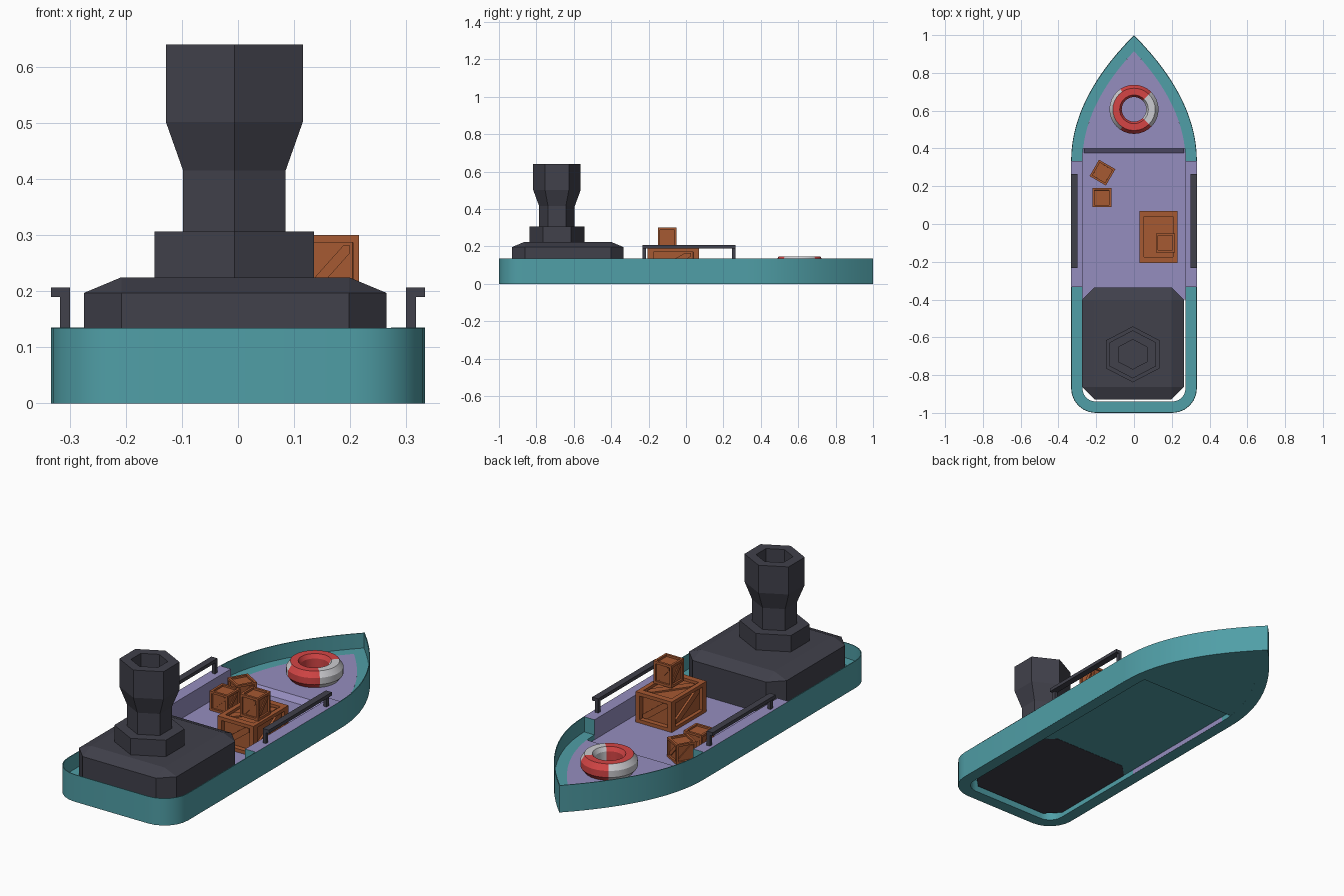
import bpy, bmesh
from math import sin, cos, pi, atan2, radians, hypot
from mathutils import Matrix, Vector

if "Cube" in bpy.data.objects:
    bpy.data.objects.remove(bpy.data.objects["Cube"])


def material(name, rgb):
    m = bpy.data.materials.new(name)
    m.use_nodes = True
    m.diffuse_color = (*rgb, 1)
    m.node_tree.nodes["Principled BSDF"].inputs["Base Color"].default_value = (*rgb, 1)
    return m


TEAL = material("teal_paint", (0.08, 0.345, 0.385))
PURPLE = material("purple_deck", (0.3, 0.268, 0.52))
DARK = material("dark_metal", (0.052, 0.052, 0.07))
WOOD = material("crate_wood", (0.38, 0.1, 0.032))
RED = material("buoy_red", (0.66, 0.06, 0.06))
WHITE = material("buoy_white", (0.6, 0.6, 0.63))


def finish(name, bm, mats, rule=None, smooth=False):
    """Turn a bmesh into an object; rule(face) gives the material index."""
    bmesh.ops.remove_doubles(bm, verts=bm.verts, dist=1e-4)
    bmesh.ops.recalc_face_normals(bm, faces=bm.faces)
    bm.normal_update()
    if rule:
        for f in bm.faces:
            f.material_index = rule(f)
    mesh = bpy.data.meshes.new(name)
    bm.to_mesh(mesh)
    bm.free()
    for m in mats:
        mesh.materials.append(m)
    ob = bpy.data.objects.new(name, mesh)
    bpy.context.collection.objects.link(ob)
    if smooth:
        bpy.ops.object.select_all(action="DESELECT")
        ob.select_set(True)
        bpy.context.view_layer.objects.active = ob
        bpy.ops.object.shade_smooth_by_angle(angle=radians(25))
    return ob


def loft(name, rings, mats, rule=None, closed=False, smooth=False):
    """Skin rings of (outline, z); closed joins last ring to first, else cap."""
    bm = bmesh.new()
    loops = [[bm.verts.new((x, y, z)) for x, y in pts] for pts, z in rings]
    pairs = list(zip(loops, loops[1:])) + ([(loops[-1], loops[0])] if closed else [])
    for a, b in pairs:
        for i in range(len(a)):
            j = (i + 1) % len(a)
            bm.faces.new((a[i], a[j], b[j], b[i]))
    if not closed:
        bm.faces.new(loops[0])
        bm.faces.new(loops[-1])
    return finish(name, bm, mats, rule, smooth)


def rect(x0, x1, y0, y1):
    return [(x0, y0), (x1, y0), (x1, y1), (x0, y1)]


def box(name, x, y, z, mats, rule=None):
    return loft(name, [(rect(*x, *y), z[0]), (rect(*x, *y), z[1])], mats, rule)


# Hull outline: rounded stern, straight middle, pointed bow
W, MID, R_STERN, TOP, RIM, LEDGE = 0.333, 0.333, 0.13, 0.135, 0.06, 0.06
IN = W - RIM


def bow(inset, start=MID, steps=14):
    length = 1 - MID - 1.42 * inset
    t0 = (start - MID) / length
    ts = [t0 + (1 - t0) * i / steps for i in range(steps + 1)]
    return [((W - inset) * (1 - t * t), MID + length * t) for t in ts]


def mirrored(half):
    return half + [(-x, y) for x, y in reversed(half) if x > 1e-5]


def outline(inset):
    r = R_STERN - inset
    corner = [(W - R_STERN + r * sin(a), R_STERN - 1 - r * cos(a))
              for a in (pi / 2 * i / 6 for i in range(7))]
    return mirrored(corner + [(W - inset, -MID)] + bow(inset))


# Thin hull wall with a low ledge inside
outer, wall, inner = outline(0), outline(0.004), outline(RIM)
loft("hull", [(outer, 0), (outer, TOP), (wall, TOP), (wall, LEDGE), (inner, LEDGE),
              (inner, 0)], [TEAL], closed=True, smooth=True)


# Thick gunwales amidships: purple on top and inside
def gunwale_rule(f):
    return int(f.normal.z > 0.5 or f.normal.x * f.calc_center_median().x < -0.01)


for side, s in (("left", 1), ("right", -1)):
    box(side + "_gunwale", sorted((s * (IN - 0.0005), s * (W + 0.0005))), (-MID, MID),
        (0.0005, TOP + 0.0005), [TEAL, PURPLE], gunwale_rule)


# Decks: purple above, teal below
def underside(f):
    return int(f.normal.z < -0.5)


box("main_deck", (-IN, IN), (-0.4, 0.4), (0.025, 0.036), [PURPLE, TEAL], underside)
fore = mirrored(bow(RIM, 0.4))
loft("fore_deck", [(fore, 0.0005), (fore, LEDGE + 0.001)], [PURPLE, TEAL], underside)
loft("deck_step", [(rect(-0.266, 0.266, 0.375, 0.402), 0.036),
                   (rect(-0.266, 0.266, 0.399, 0.402), LEDGE + 0.001)], [PURPLE])


# Cabin with chamfered corners and sloped roof edge
def octagon(x0, x1, y0, y1, c):
    return [(x0 + c, y0), (x1 - c, y0), (x1, y0 + c), (x1, y1 - c),
            (x1 - c, y1), (x0 + c, y1), (x0, y1 - c), (x0, y0 + c)]


CX, CY, CH = -0.005, -0.632, 0.067
base = octagon(CX - 0.27, CX + 0.27, CY - 0.297, CY + 0.297, CH)
roof = octagon(CX - 0.203, CX + 0.203, CY - 0.23, CY + 0.23, 0)
loft("cabin", [(base, 0.024), (base, 0.197), (roof, 0.225)], [DARK])


# Six-sided funnel with a deep opening
def hexagon(r):
    return [(-0.0065 + 1.11 * r * sin(i * pi / 3), -0.69 + r * cos(i * pi / 3))
            for i in range(6)]


loft("funnel_base", [(hexagon(0.148), 0.22), (hexagon(0.148), 0.307)], [DARK])
loft("funnel", [(hexagon(r), z) for r, z in
                ((0.095, 0.3), (0.095, 0.415), (0.127, 0.502), (0.127, 0.64),
                 (0.078, 0.64), (0.078, 0.5))], [DARK])

# Side rails
for side, s in (("left", 1), ("right", -1)):
    xs = sorted((s * 0.3, s * 0.333))
    post = sorted((s * 0.3, s * 0.317))
    box(side + "_rail_bar", xs, (-0.232, 0.265), (0.19, 0.207), [DARK])
    for part, y in (("aft", -0.232), ("fore", 0.247)):
        box(f"{side}_rail_{part}_post", post, (y, y + 0.018), (TOP, 0.19), [DARK])


# Crates: framed cube with recessed panels and diagonal braces
def crate(name, size, centre, floor, turn=0, top_brace=False):
    bm = bmesh.new()
    bmesh.ops.create_cube(bm, size=1)
    panels = bm.faces[:]
    bmesh.ops.inset_individual(bm, faces=panels, thickness=0.16, depth=0)
    bmesh.ops.inset_individual(bm, faces=panels, thickness=0.002, depth=-0.09)
    a, w = 0.34, 0.12
    strip = [(-a, -a), (w - a, -a), (a, a - w), (a, a), (a - w, a), (-a, w - a)]
    spins = [Matrix.Rotation(i * pi / 2, 4, "Z") @ Matrix.Rotation(pi / 2, 4, "X")
             for i in range(4)]
    for m in spins + ([Matrix()] if top_brace else []):
        low, high = ([bm.verts.new(m @ Vector((x, y, z))) for x, y in strip]
                     for z in (0.405, 0.46))
        bm.faces.new(high)
        for i in range(6):
            j = (i + 1) % 6
            bm.faces.new((low[i], low[j], high[j], high[i]))
    ob = finish(name, bm, [WOOD])
    ob.scale = size
    ob.location = (*centre, floor + size[2] / 2)
    ob.rotation_euler.z = radians(turn)


crate("large_crate", (0.2, 0.276, 0.152), (0.13, -0.068), 0.036, top_brace=True)
crate("stacked_crate", (0.1, 0.1, 0.112), (0.166, -0.1), 0.188)
crate("small_crate", (0.1, 0.1, 0.097), (-0.17, 0.14), 0.036)
crate("turned_crate", (0.1, 0.1, 0.097), (-0.167, 0.272), 0.036, turn=-30)

# Life buoy: bevelled red ring with white sections
BY, SEG = 0.607, 32


def buoy_rule(f):
    c = f.calc_center_median()
    angle = abs(atan2(c.y - BY, c.x))
    return int(angle < pi / 4 or (angle > 0.7 * pi and hypot(c.x, c.y - BY) > 0.112))


profile = [(0.075, 0.062), (0.065, 0.08), (0.065, 0.125), (0.076, 0.145),
           (0.112, 0.145), (0.13, 0.118), (0.13, 0.085), (0.112, 0.062)]
loft("life_buoy", [([(r * cos(2 * pi * i / SEG), BY + r * sin(2 * pi * i / SEG))
                     for i in range(SEG)], z) for r, z in profile],
     [RED, WHITE], buoy_rule, closed=True, smooth=True)
